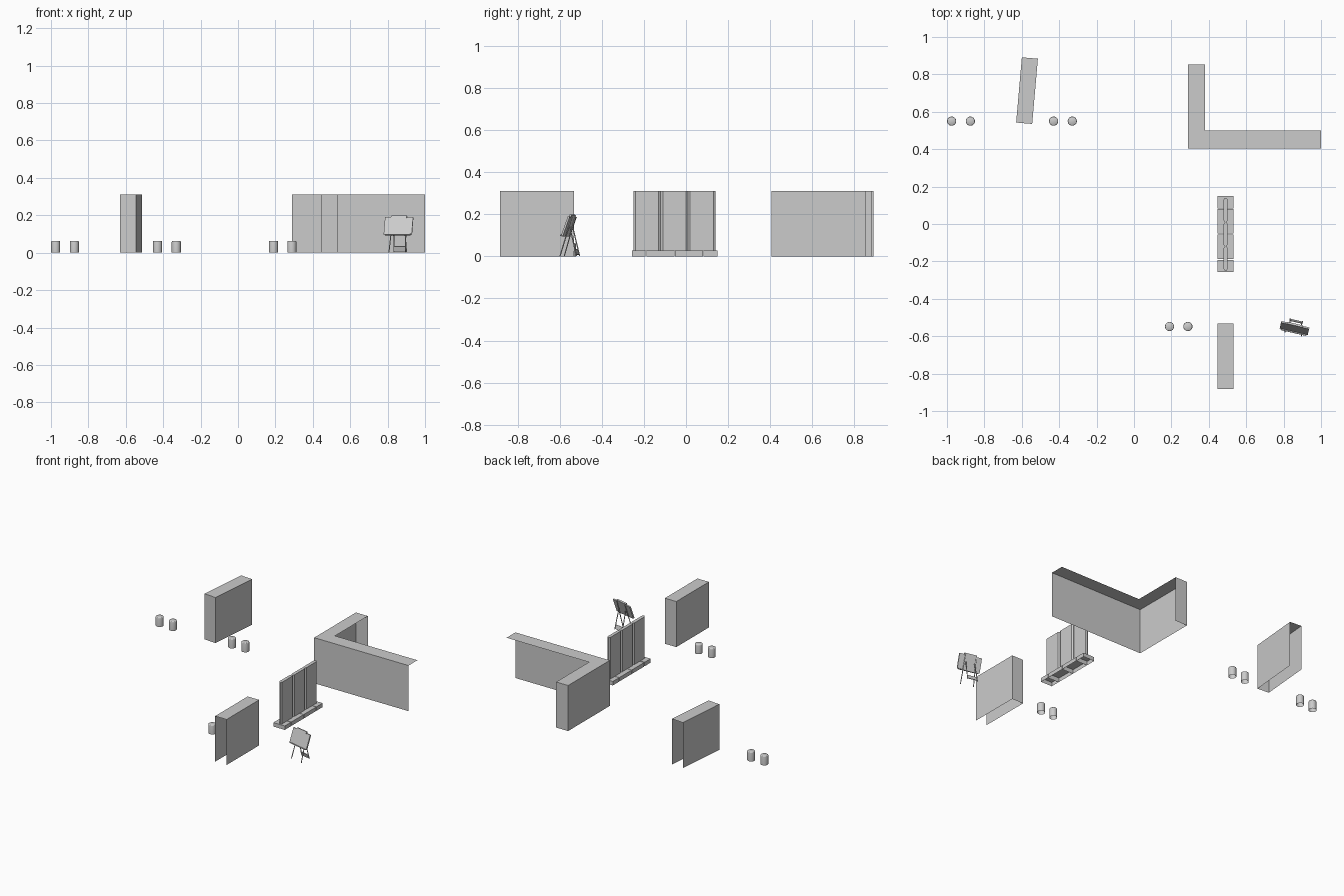
import bpy, bmesh, math
from mathutils import Vector, Matrix

if "Cube" in bpy.data.objects:
    bpy.data.objects.remove(bpy.data.objects["Cube"])

H = 0.31


def finish(name, bm, smooth=False):
    bmesh.ops.remove_doubles(bm, verts=bm.verts, dist=1e-5)
    bmesh.ops.recalc_face_normals(bm, faces=bm.faces)
    me = bpy.data.meshes.new(name)
    bm.to_mesh(me)
    bm.free()
    ob = bpy.data.objects.new(name, me)
    bpy.context.collection.objects.link(ob)
    if smooth:
        me.shade_smooth()
        me.set_sharp_from_angle(angle=math.radians(40))
    return ob


def shell(name, outline, walls, height=H):
    """Thin sheet top over an outline, with walls only under the listed edges."""
    bm = bmesh.new()
    top = [bm.verts.new((x, y, height)) for x, y in outline]
    low = [bm.verts.new((x, y, 0)) for x, y in outline]
    bm.faces.new(top)
    for i in walls:
        j = (i + 1) % len(outline)
        bm.faces.new((low[i], low[j], top[j], top[i]))
    for v in [v for v in bm.verts if not v.link_faces]:
        bm.verts.remove(v)
    return finish(name, bm)


def rect(w, d):
    return [(-w, -d), (w, -d), (w, d), (-w, d)]


# straight counters, open underneath and at one end
rear = shell("rear_counter", rect(0.043, 0.175), (0, 1, 3))
rear.location = (-0.572, 0.713, 0)
rear.rotation_euler.z = math.radians(-5)
front = shell("front_counter", rect(0.043, 0.175), (1, 2, 3))
front.location = (0.489, -0.708, 0)

# L-shaped counter, open on its inner side
shell("corner_counter",
      [(0.29, 0.405), (1.0, 0.405), (1.0, 0.5), (0.38, 0.5), (0.38, 0.853), (0.29, 0.853)],
      (0, 4, 5))

# partition base blocks, hollow underneath
for i, (a, b) in enumerate([(-0.257, -0.192), (-0.187, -0.055), (-0.052, 0.08), (0.083, 0.15)]):
    ob = shell(f"partition_base_{i + 1}", rect(0.043, (b - a) / 2), range(4), 0.027)
    ob.location = (0.489, (a + b) / 2, 0)

# partition panels with tapered vertical edges
for i in range(3):
    bm = bmesh.new()
    h, t, w, c = 0.065, 0.011, 0.004, 0.01
    prof = [(-w, -h), (w, -h), (t, c - h), (t, h - c), (w, h), (-w, h), (-t, h - c), (-t, c - h)]
    face = bm.faces.new([bm.verts.new((x, y, 0.027)) for x, y in prof])
    ext = bmesh.ops.extrude_face_region(bm, geom=[face], use_keep_orig=True)
    for v in ext["geom"]:
        if isinstance(v, bmesh.types.BMVert):
            v.co.z = H
    ob = finish(f"partition_panel_{i + 1}", bm)
    ob.location = (0.49, -0.185 + 0.13 * i, 0)

# stools: round pods with a softened rim and open bottom
for i, (x, y) in enumerate([(-0.975, 0.55), (-0.875, 0.55), (-0.43, 0.55), (-0.33, 0.55),
                            (0.19, -0.548), (0.288, -0.548)]):
    bm = bmesh.new()
    n = 24
    rings = []
    for r, z in [(0.0245, 0), (0.0245, 0.057), (0.0235, 0.061), (0.021, 0.063)]:
        rings.append([bm.verts.new((r * math.cos(2 * math.pi * k / n),
                                    r * math.sin(2 * math.pi * k / n), z)) for k in range(n)])
    for lo, hi in zip(rings, rings[1:]):
        for k in range(n):
            m = (k + 1) % n
            bm.faces.new((lo[k], lo[m], hi[m], hi[k]))
    bm.faces.new(rings[-1])
    ob = finish(f"stool_{i + 1}", bm, True)
    ob.location = (x, y, 0)

# easel, built upright in its own frame then turned
PLACE = Matrix.Translation((0.859, -0.553, 0)) @ Matrix.Rotation(math.radians(-13), 4, 'Z')
LEAN = math.radians(-20)


def easel_box(name, centre, size, tilt):
    bm = bmesh.new()
    bmesh.ops.create_cube(bm, size=1, matrix=Matrix.Translation(centre)
                          @ Matrix.Rotation(tilt, 4, 'X') @ Matrix.Diagonal((*size, 1)))
    finish(name, bm).matrix_world = PLACE


def easel_rod(name, a, b, r=0.0028):
    a, b = Vector(a), Vector(b)
    bm = bmesh.new()
    rot = (b - a).to_track_quat('Z', 'Y').to_matrix().to_4x4()
    bmesh.ops.create_cone(bm, segments=8, radius1=r, radius2=r, depth=(b - a).length,
                          cap_ends=True, matrix=Matrix.Translation((a + b) / 2) @ rot)
    finish(name, bm, True).matrix_world = PLACE


easel_box("easel_board", (0, -0.003, 0.143), (0.154, 0.009, 0.096), LEAN)
easel_box("easel_top_clamp", (0, 0.013, 0.191), (0.085, 0.011, 0.014), LEAN)
easel_box("easel_ledge", (0, -0.023, 0.098), (0.14, 0.014, 0.005), LEAN)
easel_box("easel_rear_brace", (0, 0.034, 0.021), (0.066, 0.004, 0.028), math.radians(17))
for side, s in (("left", -1), ("right", 1)):
    easel_rod(f"easel_front_leg_{side}", (0.045 * s, -0.036, 0.002), (0.037 * s, 0.02, 0.188))
    easel_rod(f"easel_rear_leg_{side}", (0.034 * s, 0.041, 0.002), (0.03 * s, 0.008, 0.14))
